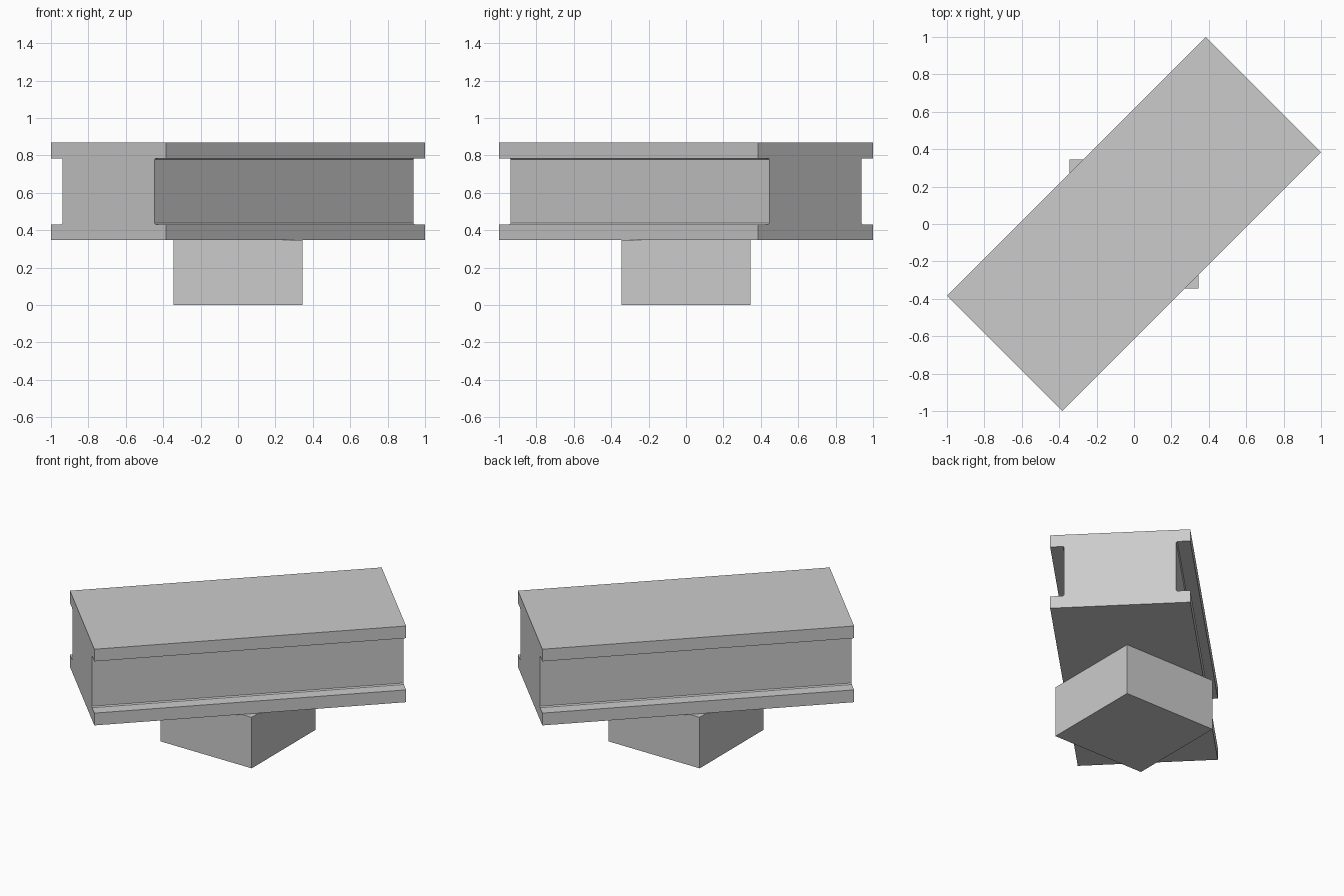
import bpy, bmesh, math
from mathutils import Matrix

if "Cube" in bpy.data.objects:
    bpy.data.objects.remove(bpy.data.objects["Cube"])


def extrude_profile(name, profile, length, angle=0.0):
    """Extrude an (across, z) profile along x, centred, then turn it about z."""
    bm = bmesh.new()
    face = bm.faces.new([bm.verts.new((-length / 2, a, z)) for a, z in profile])
    geom = bmesh.ops.extrude_face_region(bm, geom=[face])["geom"]
    moved = [g for g in geom if isinstance(g, bmesh.types.BMVert)]
    bmesh.ops.translate(bm, verts=moved, vec=(length, 0, 0))
    bmesh.ops.recalc_face_normals(bm, faces=bm.faces[:])
    bm.transform(Matrix.Rotation(angle, 4, 'Z'))
    mesh = bpy.data.meshes.new(name)
    bm.to_mesh(mesh)
    bm.free()
    obj = bpy.data.objects.new(name, mesh)
    bpy.context.collection.objects.link(obj)
    return obj


# Square pedestal
S, BASE_TOP = 0.345, 0.348
extrude_profile("pedestal", [(-S, 0), (S, 0), (S, BASE_TOP), (-S, BASE_TOP)], 2 * S)

# Diagonal beam with a grooved side, tiny chamfers in the groove corners
W, G, C = 0.435, 0.348, 0.007
Z0, Z1, Z2, Z3 = 0.348, 0.432, 0.785, 0.868
right = [(W, Z0), (W, Z1), (G + C, Z1), (G, Z1 + C),
         (G, Z2 - C), (G + C, Z2), (W, Z2), (W, Z3)]
left = [(-a, z) for a, z in reversed(right)]
extrude_profile("beam", right + left, 1.958, math.radians(45))
